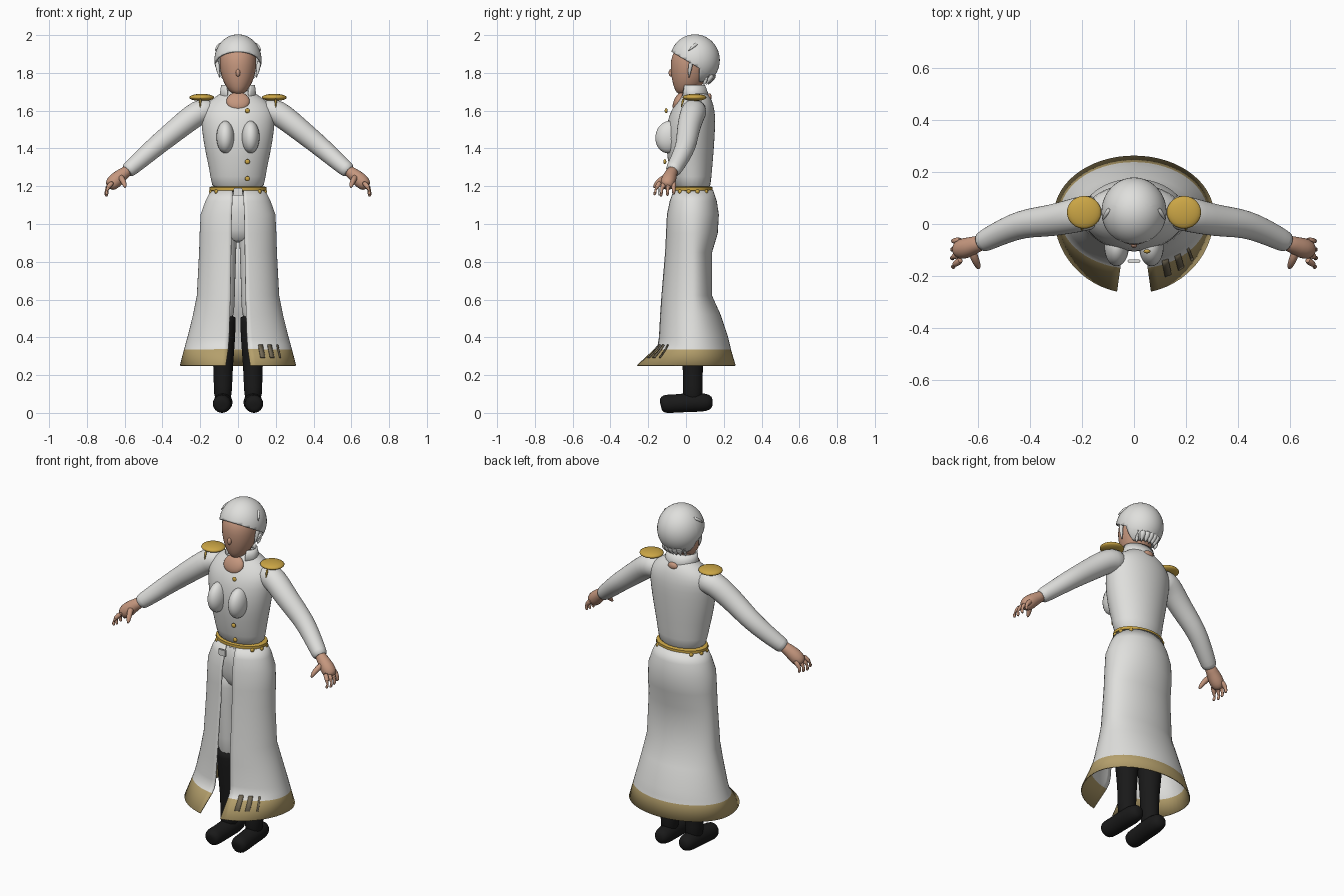
import bpy, bmesh, math
from mathutils import Vector, Matrix

cube = bpy.data.objects.get("Cube")
if cube:
    bpy.data.objects.remove(cube, do_unlink=True)


def material(name, r, g, b):
    m = bpy.data.materials.new(name)
    m.use_nodes = True
    m.diffuse_color = (r, g, b, 1)
    bsdf = m.node_tree.nodes["Principled BSDF"]
    bsdf.inputs["Base Color"].default_value = (r, g, b, 1)
    bsdf.inputs["Roughness"].default_value = 0.8
    return m


WHITE = material("white_cloth", 0.74, 0.74, 0.72)
GOLD = material("gold", 0.60, 0.38, 0.06)
TAN = material("tan_hem", 0.46, 0.35, 0.15)
SKIN = material("skin", 0.56, 0.31, 0.21)
BLACK = material("black_leather", 0.01, 0.01, 0.01)
BROWN = material("dark_brown", 0.17, 0.14, 0.09)


def finish(name, bm, mats, subsurf=0, thickness=0):
    bmesh.ops.recalc_face_normals(bm, faces=bm.faces)
    me = bpy.data.meshes.new(name)
    bm.to_mesh(me)
    bm.free()
    ob = bpy.data.objects.new(name, me)
    bpy.context.collection.objects.link(ob)
    for m in mats:
        me.materials.append(m)
    bpy.ops.object.select_all(action='DESELECT')
    ob.select_set(True)
    bpy.context.view_layer.objects.active = ob
    bpy.ops.object.shade_smooth_by_angle(angle=math.radians(50))
    if subsurf:
        ob.modifiers.new("smooth", 'SUBSURF').levels = subsurf
        ob.modifiers["smooth"].render_levels = subsurf
    if thickness:
        mod = ob.modifiers.new("thickness", 'SOLIDIFY')
        mod.thickness, mod.offset = thickness, 0
    return ob


def loft(name, rings, mats, closed=True, subsurf=0, thickness=0, rule=None):
    """Skin a list of point rings; closed rings get end caps."""
    bm = bmesh.new()
    rows = [[bm.verts.new(p) for p in r] for r in rings]
    n = len(rows[0])
    for a, b in zip(rows, rows[1:]):
        for i in range(n if closed else n - 1):
            j = (i + 1) % n
            f = bm.faces.new((a[i], a[j], b[j], b[i]))
            if rule:
                f.material_index = rule(f.calc_center_median())
    if closed:
        bm.faces.new(rows[0])
        bm.faces.new(rows[-1])
    return finish(name, bm, mats, subsurf, thickness)


def oval(z, rx, front, back, cx=0, n=24):
    cy, ry = (front + back) / 2, (back - front) / 2
    return [Vector((cx + rx * math.sin(t), cy - ry * math.cos(t), z))
            for t in (math.tau * i / n for i in range(n))]


def tube(name, path, mat, n=12, subsurf=1):
    """Round limb along (x, y, z, radius) points."""
    pts = [Vector(p[:3]) for p in path]
    rings = []
    for i, p in enumerate(pts):
        d = (pts[min(i + 1, len(pts) - 1)] - pts[max(i - 1, 0)]).normalized()
        side = d.cross(Vector((0, 0, 1)) if abs(d.z) < 0.9 else Vector((0, 1, 0))).normalized()
        up = side.cross(d)
        rings.append([p + path[i][3] * (side * math.cos(t) + up * math.sin(t))
                      for t in (math.tau * k / n for k in range(n))])
    return loft(name, rings, [mat], subsurf=subsurf)


def ball(name, loc, size, mat, tilt=0):
    bm = bmesh.new()
    bmesh.ops.create_uvsphere(bm, u_segments=24, v_segments=14, radius=1)
    bmesh.ops.transform(bm, verts=bm.verts, matrix=Matrix.Translation(loc)
                        @ Matrix.Rotation(tilt, 4, 'X') @ Matrix.Diagonal((*size, 1)))
    return finish(name, bm, [mat])


def flip(path, s):
    return [(p[0] * s, *p[1:]) for p in path]


# Torso, pelvis and collar
loft("coat_body", [oval(*r) for r in (
    (1.16, .138, -.06, .13), (1.25, .145, -.08, .135), (1.35, .167, -.10, .145),
    (1.45, .187, -.11, .152), (1.55, .198, -.10, .157), (1.61, .195, -.075, .152),
    (1.66, .145, -.04, .137), (1.69, .09, -.02, .115), (1.71, .08, -.01, .10))], [WHITE], subsurf=1)
loft("trouser_seat", [oval(*r) for r in (
    (.90, .10, -.02, .09), (.96, .15, -.05, .12), (1.06, .15, -.06, .13),
    (1.18, .135, -.055, .125))], [WHITE], subsurf=1)


# Open coat skirt: rows of height, half width, front depth, back depth, half gap
SKIRT = [(1.18, .14, .10, .105, .03), (1.12, .17, .12, .125, .03), (1.05, .195, .135, .136, .033),
         (.95, .20, .14, .13, .035), (.85, .203, .145, .10, .036), (.62, .215, .165, .10, .04),
         (.52, .235, .172, .145, .043), (.40, .265, .178, .185, .047),
         (.36, .276, .185, .195, .05), (.335, .283, .205, .20, .052), (.25, .305, .30, .225, .065)]


def skirt_point(row, t, grow=0):
    """Point at fraction t around the opening-to-opening arc."""
    z, rx, rf, rb, gap = row
    a0 = math.asin(gap / rx)
    a = a0 + t * (math.tau - 2 * a0)
    c = math.cos(a)
    return Vector(((rx + grow) * math.sin(a), .035 - ((rf if c > 0 else rb) + grow) * c, z))


loft("coat_skirt", [[skirt_point(r, i / 56) for i in range(57)] for r in SKIRT], [WHITE, TAN],
     closed=False, thickness=.006, rule=lambda c: int(c.z < .335))
loft("collar", [[skirt_point(r, i / 32) for i in range(33)] for r in (
    (1.66, .098, .062, .09, .055), (1.70, .09, .06, .075, .055), (1.735, .086, .058, .062, .06))],
    [WHITE], closed=False, thickness=.008)

# Slanted bars on the left side of the hem
top_row, low_row = SKIRT[-3], SKIRT[-1]
mid_row = [a * .5 + b * .5 for a, b in zip(SKIRT[-2], low_row)]
for k, t in enumerate((.035, .068, .105)):
    w = .016 if k < 2 else .007
    loft("hem_bar", [[skirt_point(r, t, .007), skirt_point(r, t + w, .007)]
                     for r in (top_row, SKIRT[-2], mid_row)], [BROWN], closed=False, thickness=.004)

# Belt, buckle and buttons
loft("belt", [oval(z, .14 + g, -.06 - g, .13 + g, n=48) for z, g in (
    (1.174, .002), (1.178, .011), (1.194, .011), (1.198, .002))], [GOLD])
for s in (-1, 1):
    for y in (-.03, .015, .06, .105):
        x = .146 * math.sqrt(1 - ((y - .035) / .105) ** 2)
        ball("belt_bead", (s * x, y, 1.172), (.01, .012, .012), GOLD)
bm = bmesh.new()
bmesh.ops.create_cube(bm, size=1, matrix=Matrix.Translation((0, -.143, 1.17))
                      @ Matrix.Diagonal((.05, .012, .04, 1)))
bmesh.ops.bevel(bm, geom=bm.edges[:], offset=.004, segments=2, affect='EDGES')
finish("buckle", bm, [WHITE])
for y, z in ((-.105, 1.60), (-.112, 1.33), (-.098, 1.24)):
    ball("button", (.05, y, z), (.013, .008, .013), GOLD)

# Neck, open neckline and nape
tube("neck", [(0, .045, 1.60, .055), (0, .035, 1.68, .055), (0, .03, 1.77, .055)], SKIN)
ball("neckline", (0, -.04, 1.65), (.062, .024, .052), SKIN, math.radians(-25))
ball("nape", (0, .122, 1.672), (.03, .014, .02), SKIN)

# Head
loft("face", [oval(*r) for r in (
    (1.685, .02, -.04, .02), (1.705, .05, -.058, .06), (1.75, .078, -.073, .10),
    (1.81, .096, -.082, .12), (1.87, .10, -.082, .13), (1.91, .09, -.066, .12),
    (1.94, .07, -.04, .10))], [SKIN], subsurf=1)
ball("nose", (0, -.08, 1.80), (.012, .012, .02), SKIN)

# Hair cap, trimmed along a slanted fringe and a nape line
bm = bmesh.new()
bmesh.ops.create_uvsphere(bm, u_segments=40, v_segments=24, radius=1)
bmesh.ops.transform(bm, verts=bm.verts, matrix=Matrix.Translation((0, .047, 1.868))
                    @ Matrix.Diagonal((.121, .128, .132, 1)))
fringe, ear_y = Vector((0, -.08, 1.915)), .07
for co, no in ((fringe, (0, .6, 1)), ((0, ear_y, 0), (0, 1, 0)), ((0, 0, 1.755), (0, 0, 1))):
    bmesh.ops.bisect_plane(bm, geom=bm.verts[:] + bm.edges[:] + bm.faces[:],
                           plane_co=co, plane_no=no)
cut = []
for f in bm.faces:
    c = f.calc_center_median()
    line = 1.755 if c.y > ear_y else fringe.z - .6 * (c.y - fringe.y)
    if c.z < line:
        cut.append(f)
bmesh.ops.delete(bm, geom=cut, context='FACES')
finish("hair", bm, [WHITE], thickness=.008)

# Loose locks at the nape, temples and crown
for i in range(-3, 4):
    x = i * .024
    y = .035 + math.sqrt(.0125 - x * x)
    tube("nape_lock", [(x, y, 1.80, .022), (x * .95, y - .012, 1.765, .018),
                       (x * .85, y - .03, 1.735, .003)], WHITE, n=8)
    tube("crown_lock", [(x * 1.2, .09 - abs(x) * .4, 1.985 - x * x * 6, .012),
                        (x * 1.5, .04, 1.99 - x * x * 9, .010),
                        (x * 1.7, -.01 + abs(x) * .3, 1.977 - x * x * 12, .002)], WHITE, n=8)

# Mirrored parts: chest, shoulders, arms, hands, legs and boots
for s, side in ((1, "left"), (-1, "right")):
    ball(side + "_chest", (s * .067, -.09, 1.46), (.047, .072, .086), WHITE, math.radians(-8))
    tube(side + "_temple_lock", flip([(.112, .03, 1.87, .014), (.108, .02, 1.82, .012),
                                      (.095, .015, 1.77, .002)], s), WHITE, n=8)
    ball(side + "_epaulette", (s * .192, .045, 1.67), (.066, .063, .019), GOLD)
    tube(side + "_epaulette_pin", flip([(.20, -.012, 1.665, .008), (.20, -.02, 1.64, .006),
                                        (.20, -.025, 1.615, .002)], s), GOLD, n=8)
    tube(side + "_sleeve", flip([(.12, .05, 1.60, .06), (.19, .042, 1.60, .07),
                                 (.24, .03, 1.57, .067), (.32, .012, 1.505, .062),
                                 (.40, .005, 1.44, .057), (.46, -.01, 1.39, .053),
                                 (.53, -.042, 1.328, .047), (.575, -.065, 1.29, .043),
                                 (.592, -.074, 1.275, .038)], s), WHITE, n=16)
    tube(side + "_palm", flip([(.57, -.065, 1.293, .03), (.61, -.08, 1.265, .033),
                               (.645, -.092, 1.235, .043), (.675, -.10, 1.205, .038),
                               (.685, -.104, 1.195, .02)], s), SKIN)
    for k in range(4):
        y, reach = -.065 - .023 * k, (.9, 1, 1.05, .95)[k]
        tube(side + "_finger", flip([(.66, y, 1.225, .016), (.66 + .036 * reach, y - .008 * k, 1.19, .015),
                                     (.66 + .04 * reach, y - .01 * k, 1.225 - .06 * reach, .013),
                                     (.66 + .032 * reach, y - .011 * k, 1.225 - .078 * reach, .005)], s), SKIN, n=8)
    tube(side + "_thumb", flip([(.625, -.095, 1.255, .018), (.612, -.135, 1.235, .017),
                                (.60, -.16, 1.21, .014), (.597, -.172, 1.19, .005)], s), SKIN, n=8)
    loft(side + "_trouser_leg", [oval(z, rx, .035 - ry, .035 + ry, s * cx, 16) for z, cx, rx, ry in (
        (1.0, .075, .07, .08), (.92, .078, .073, .08), (.75, .08, .068, .075),
        (.60, .08, .064, .066), (.46, .08, .06, .06))], [WHITE], subsurf=1)
    loft(side + "_boot_shaft", [oval(z, rx, .036 - ry, .036 + ry, s * cx, 16) for z, cx, rx, ry in (
        (.515, .08, .069, .068), (.50, .08, .07, .069), (.38, .08, .066, .066),
        (.25, .078, .052, .054), (.14, .08, .05, .052), (.05, .08, .046, .055))], [BLACK], subsurf=1)
    tube(side + "_boot_foot", flip([(.078, .142, .06, .02), (.078, .128, .06, .042),
                                    (.078, .09, .06, .052), (.08, .02, .06, .053),
                                    (.083, -.06, .053, .05), (.086, -.11, .052, .052),
                                    (.087, -.13, .052, .04), (.087, -.136, .05, .02)], s), BLACK)

# Settle the boots on the ground
bpy.context.view_layer.update()
dg = bpy.context.evaluated_depsgraph_get()
low = min(v.co.z for o in bpy.data.objects if o.name.endswith("boot_foot")
          for v in o.evaluated_get(dg).data.vertices)
for o in bpy.data.objects:
    if "boot_foot" in o.name:
        o.location.z -= low
